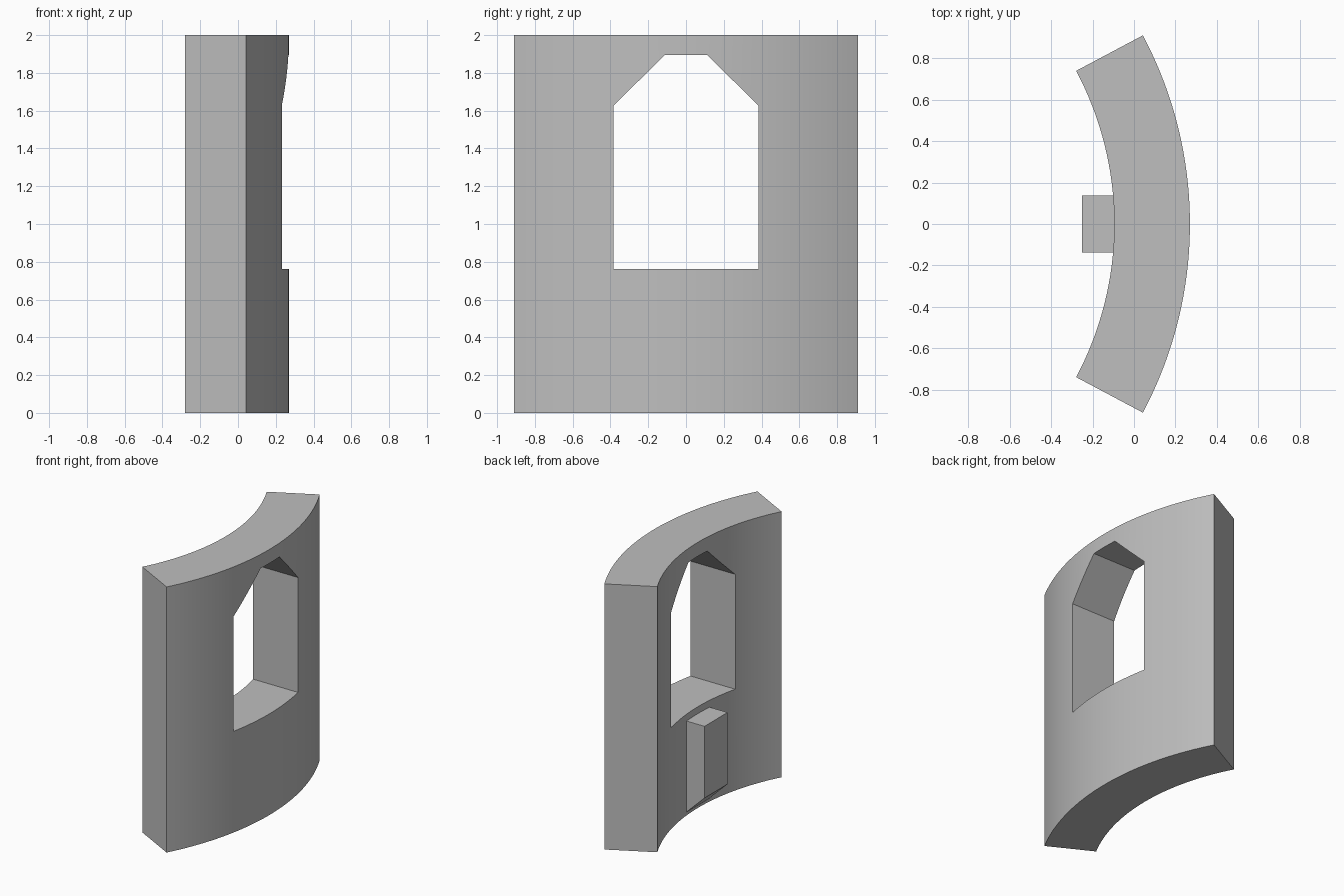
import bpy
import math

cube = bpy.data.objects.get("Cube")
if cube:
    bpy.data.objects.remove(cube, do_unlink=True)

CENTRE_X = -1.67          # axis of the curved wall
R_OUT, R_IN = 1.94, 1.575
HALF_ANGLE = math.radians(28)
STEPS = 48

stone = bpy.data.materials.new("stone_grey")
stone.use_nodes = True
colour = (0.52, 0.52, 0.52, 1)
stone.diffuse_color = colour
bsdf = next(n for n in stone.node_tree.nodes if n.type == "BSDF_PRINCIPLED")
bsdf.inputs["Base Color"].default_value = colour


def prism(name, profile, offset):
    """Extrude a closed 3D profile along an offset vector."""
    n = len(profile)
    far = [tuple(a + b for a, b in zip(p, offset)) for p in profile]
    faces = [tuple(range(n))[::-1], tuple(range(n, 2 * n))]
    faces += [(i, (i + 1) % n, (i + 1) % n + n, i + n) for i in range(n)]
    mesh = bpy.data.meshes.new(name)
    mesh.from_pydata(list(profile) + far, [], faces)
    mesh.materials.append(stone)
    obj = bpy.data.objects.new(name, mesh)
    bpy.context.collection.objects.link(obj)
    return obj


def activate(obj):
    bpy.ops.object.select_all(action="DESELECT")
    obj.select_set(True)
    bpy.context.view_layer.objects.active = obj


def arc(radius):
    angles = [HALF_ANGLE * (2 * i / STEPS - 1) for i in range(STEPS + 1)]
    return [(CENTRE_X + radius * math.cos(a), radius * math.sin(a), 0) for a in angles]


# Curved wall segment
wall = prism("curved_wall", arc(R_OUT) + arc(R_IN)[::-1], (0, 0, 2))

# Window opening with chamfered head, cut straight through
half = [(0.383, 0.762), (0.383, 1.627), (0.112, 1.895)]
outline = half + [(-y, z) for y, z in reversed(half)]
cutter = prism("window_cutter", [(-1, y, z) for y, z in outline], (2, 0, 0))
cut = wall.modifiers.new("window", "BOOLEAN")
cut.operation = "DIFFERENCE"
cut.solver = "EXACT"
cut.object = cutter
activate(wall)
bpy.ops.object.modifier_apply(modifier=cut.name)
bpy.data.objects.remove(cutter, do_unlink=True)
bpy.ops.object.shade_smooth_by_angle(angle=math.radians(20))

# Bracket block on the concave side, sloped underneath
side = [(-0.25, 0.17), (-0.06, -0.01 + 0.0), (-0.06, 0.71), (-0.25, 0.71)]
side[1] = (-0.09, 0.015)
side[2] = (-0.09, 0.71)
bracket = prism("bracket_block", [(x, 0.137, z) for x, z in side], (0, -0.274, 0))
for obj in (bracket,):
    activate(obj)
    bpy.ops.object.mode_set(mode="EDIT")
    bpy.ops.mesh.select_all(action="SELECT")
    bpy.ops.mesh.normals_make_consistent(inside=False)
    bpy.ops.object.mode_set(mode="OBJECT")
